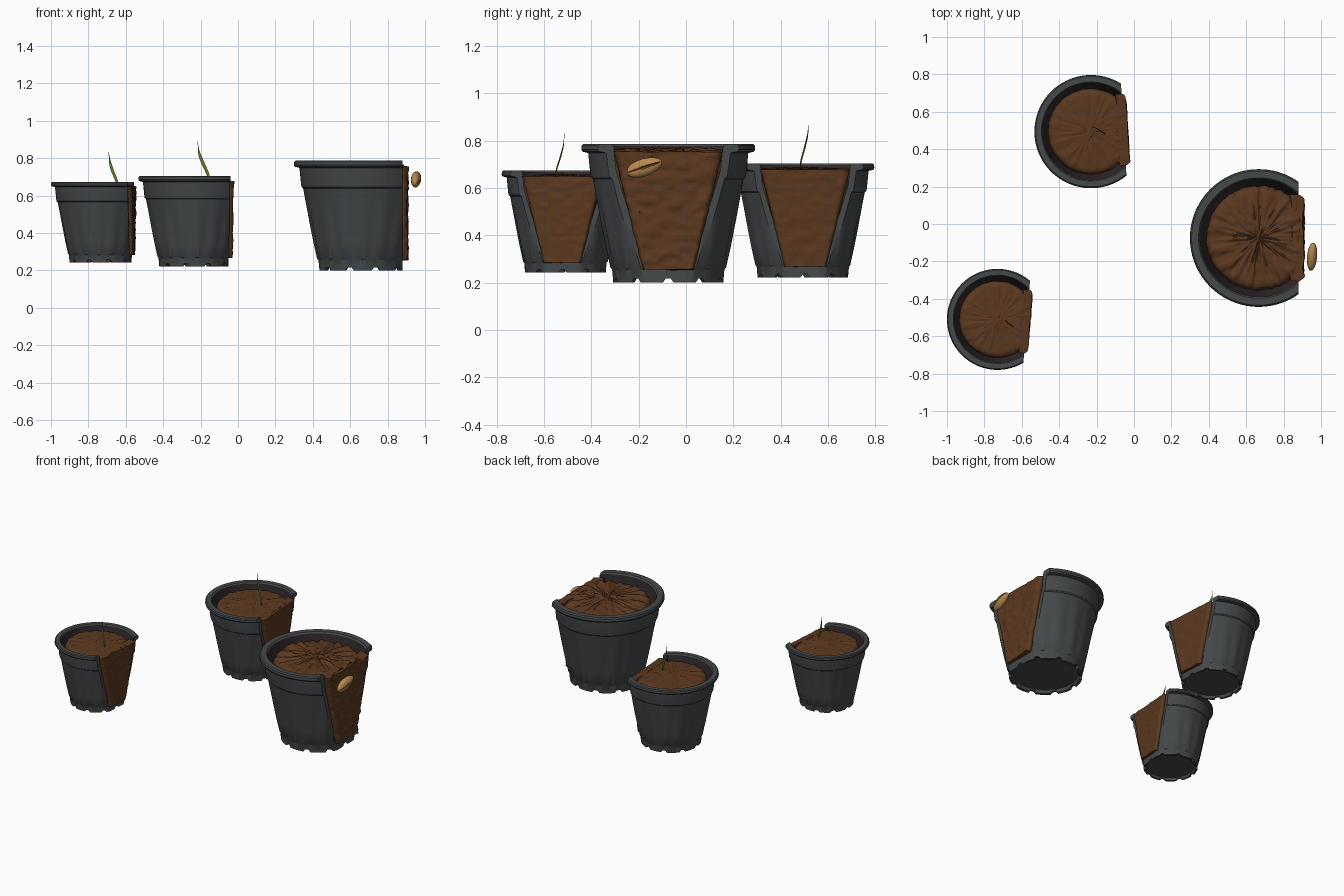
import bpy, bmesh, math
from mathutils import Vector, Matrix, noise

if "Cube" in bpy.data.objects:
    bpy.data.objects.remove(bpy.data.objects["Cube"])


def material(name, rgb):
    m = bpy.data.materials.new(name)
    m.diffuse_color = (*rgb, 1)
    m.use_nodes = True
    m.node_tree.nodes["Principled BSDF"].inputs["Base Color"].default_value = m.diffuse_color
    return m


GREY = material("pot grey", (0.06, 0.067, 0.07))
INNER = material("pot inside dark", (0.032, 0.024, 0.027))
SOIL = material("soil brown", (0.105, 0.04, 0.014))
GREEN = material("sprout green", (0.10, 0.19, 0.025))
TAN = material("seed tan", (0.47, 0.25, 0.08))
CREASE = material("seed crease brown", (0.16, 0.07, 0.02))


def finish(bm, name, mats, angle=35, loc=(0, 0, 0), rot=0, scale=1):
    bmesh.ops.recalc_face_normals(bm, faces=bm.faces[:])
    me = bpy.data.meshes.new(name)
    bm.to_mesh(me)
    bm.free()
    for m in mats:
        me.materials.append(m)
    me.shade_smooth()
    me.set_sharp_from_angle(angle=math.radians(angle))
    ob = bpy.data.objects.new(name, me)
    bpy.context.collection.objects.link(ob)
    ob.location, ob.rotation_euler, ob.scale = loc, (0, 0, rot), (scale,) * 3
    return ob


def lathe(bm, profile, n, shape=None, inner_from=None):
    """Revolve (r, z) points; the first and last points lie on the axis."""
    rings = []
    for i, (r, z) in enumerate(profile):
        if r == 0:
            rings.append([bm.verts.new((0, 0, z))] * n)
            continue
        ring = []
        for k in range(n):
            a = math.tau * k / n
            rr, zz = shape(i, r, z, a) if shape else (r, z)
            ring.append(bm.verts.new((rr * math.cos(a), rr * math.sin(a), zz)))
        rings.append(ring)
    for i in range(len(rings) - 1):
        for k in range(n):
            q = [rings[i][k], rings[i][(k + 1) % n], rings[i + 1][(k + 1) % n], rings[i + 1][k]]
            f = bm.faces.new(list(dict.fromkeys(q)))
            f.material_index = int(inner_from is not None and i >= inner_from)


def slice_front(bm, x):
    """Cut away everything beyond x and cap the section."""
    geom = bm.verts[:] + bm.edges[:] + bm.faces[:]
    cut = bmesh.ops.bisect_plane(bm, geom=geom, plane_co=(x, 0, 0), plane_no=(1, 0, 0), clear_outer=True)
    edges = [e for e in cut["geom_cut"] if isinstance(e, bmesh.types.BMEdge)]
    bmesh.ops.triangle_fill(bm, edges=edges, use_beauty=True, use_dissolve=False)


# Pot profile in units of the rim radius: underside, foot, wall, collar, lip, inside
POT = [(0, .06), (.56, .06), (.585, 0), (.632, 0), (.645, .15), (.66, .17), (.71, .42), (.765, .70),
       (.82, .97), (.866, 1.19), (.888, 1.21), (.895, 1.24), (.92, 1.49), (.985, 1.505), (1.0, 1.53),
       (.995, 1.575), (.975, 1.595), (.875, 1.595), (.855, 1.57), (.835, 1.30), (.60, .15), (0, .14)]


def pot_shape(i, r, z, a):
    if i in (2, 3) and math.cos(10 * a) > .72:      # drainage notches in the foot
        z += .045
    if 5 <= i <= 8:                                 # soft vertical flutes on the wall
        r += (-.004, .004, .010, .010, .005)[i - 4] * math.cos(16 * a)
    return r, z


def build_pot(name, loc, rot, size, rough):
    # plastic pot, sliced open at the front
    bm = bmesh.new()
    lathe(bm, POT, 120, pot_shape, inner_from=18)
    slice_front(bm, .58)
    finish(bm, name + "_pot", [GREY, INNER], 30, loc, rot, size)

    # soil plug with cracked, bumpy top
    bm = bmesh.new()
    rings = [(0, .16), (.58, .16), (.70, .9), (.76, 1.40), (.735, 1.47), (.71, 1.50)]
    rings += [(.70 * (1 - k / 14), 1.51 + .035 * k / 14) for k in range(1, 14)] + [(0, 1.545)]

    def bumps(i, r, z, a):
        if i > 2:
            d = Vector((math.cos(a), math.sin(a), 0))
            crack = noise.noise(d * 9 + Vector((0, 0, r * 2.5)))
            clod = noise.noise(Vector((d.x * r * 14, d.y * r * 14, size * 30)))
            z += rough * (crack * min(1, r * 3) + .6 * clod)
            r += rough * .5 * clod if i < 6 else 0
        return r, z
    lathe(bm, rings, 160, bumps)
    slice_front(bm, .60)
    finish(bm, name + "_soil", [SOIL], 60, loc, rot, size)

    # exposed soil face standing slightly proud of the slice
    bm = bmesh.new()
    bmesh.ops.create_cube(bm, size=1)
    bmesh.ops.subdivide_edges(bm, edges=bm.edges[:], cuts=36, use_grid_fill=True)
    for v in bm.verts:
        t, s, d = v.co.z + .5, v.co.y * 2, v.co.x + .5
        half = .29 + (.63 - .29) * t
        edge = max(0, abs(s) - .9) / .1
        x = .47 + .18 * d - .05 * edge * edge * d
        z = .15 + 1.375 * t - .02 * d * max(0, t - .95) / .05
        p = Vector((x, s * half, z))
        n = noise.noise_vector(Vector((p.x * 12, p.y * 6, p.z * 13)) + Vector((size * 50, 0, 0)))
        n2 = noise.noise_vector(p * 22)
        v.co = p + Vector((n.x + .5 * n2.x, .4 * n.y, .5 * n.z)) * (rough * .55 + .008)
    finish(bm, name + "_soil_face", [SOIL], 60, loc, rot, size)


build_pot("small", (-.73, -.51, .243), math.radians(-4.6), .27, .016)
build_pot("medium", (-.23, .494, .222), math.radians(3.4), .3025, .016)
build_pot("large", (.667, -.075, .200), 0, .368, .04)


def build_sprout(name, points, width):
    """Thin, pointed blade swept through the points."""
    bm = bmesh.new()
    steps, rings = 24, []
    for i in range(steps + 1):
        t = i / steps * (len(points) - 1)
        k = min(int(t), len(points) - 2)
        P = [Vector(points[max(0, min(len(points) - 1, k + j))]) for j in (-1, 0, 1, 2)]
        u = t - k
        c = .5 * (2 * P[1] + (P[2] - P[0]) * u + (2 * P[0] - 5 * P[1] + 4 * P[2] - P[3]) * u * u
                  + (3 * P[1] - P[0] - 3 * P[2] + P[3]) * u ** 3)
        f = i / steps
        w = width * (.4 + .6 * math.sin(math.pi * min(1, f * 1.1))) * min(1, (1 - f) * 3 + .02)
        side, thick = Vector((.93, -.36, 0)) * w, Vector((.36, .93, 0)) * w * .3
        rings.append([bm.verts.new(c + o) for o in (side, thick, -side, -thick)])
    for a, b in zip(rings, rings[1:]):
        for k in range(4):
            bm.faces.new((a[k], a[(k + 1) % 4], b[(k + 1) % 4], b[k]))
    bm.faces.new(rings[0])
    bm.faces.new(rings[-1])
    finish(bm, name, [GREEN], 50)


build_sprout("small_sprout", [(-.645, -.549, .64), (-.65, -.547, .68), (-.672, -.53, .735),
                              (-.685, -.518, .785), (-.693, -.514, .843)], .009)
build_sprout("medium_sprout", [(-.155, .483, .66), (-.16, .486, .71), (-.188, .503, .775),
                               (-.208, .515, .83), (-.216, .519, .893)], .010)

# Grain seed with a dark crease along its outer side
bm = bmesh.new()
bmesh.ops.create_uvsphere(bm, u_segments=40, v_segments=24, radius=1)
for f in bm.faces:
    c = f.calc_center_median()
    f.material_index = int(abs(math.atan2(c.y, c.x)) < .16 and abs(c.z) < .93)
for v in bm.verts:
    x, y, z = v.co
    if x > 0 and abs(math.atan2(y, x)) < .08:
        x *= .8
    v.co = (x * .027, y * .037 * (1 - .1 * z), z * .078)
tilt = Matrix.Rotation(math.radians(-72), 4, 'X')
lean = Matrix.Rotation(math.radians(-5), 4, 'Z')
bmesh.ops.transform(bm, matrix=Matrix.Translation((.952, -.175, .688)) @ lean @ tilt, verts=bm.verts[:])
finish(bm, "seed", [TAN, CREASE], 50)
